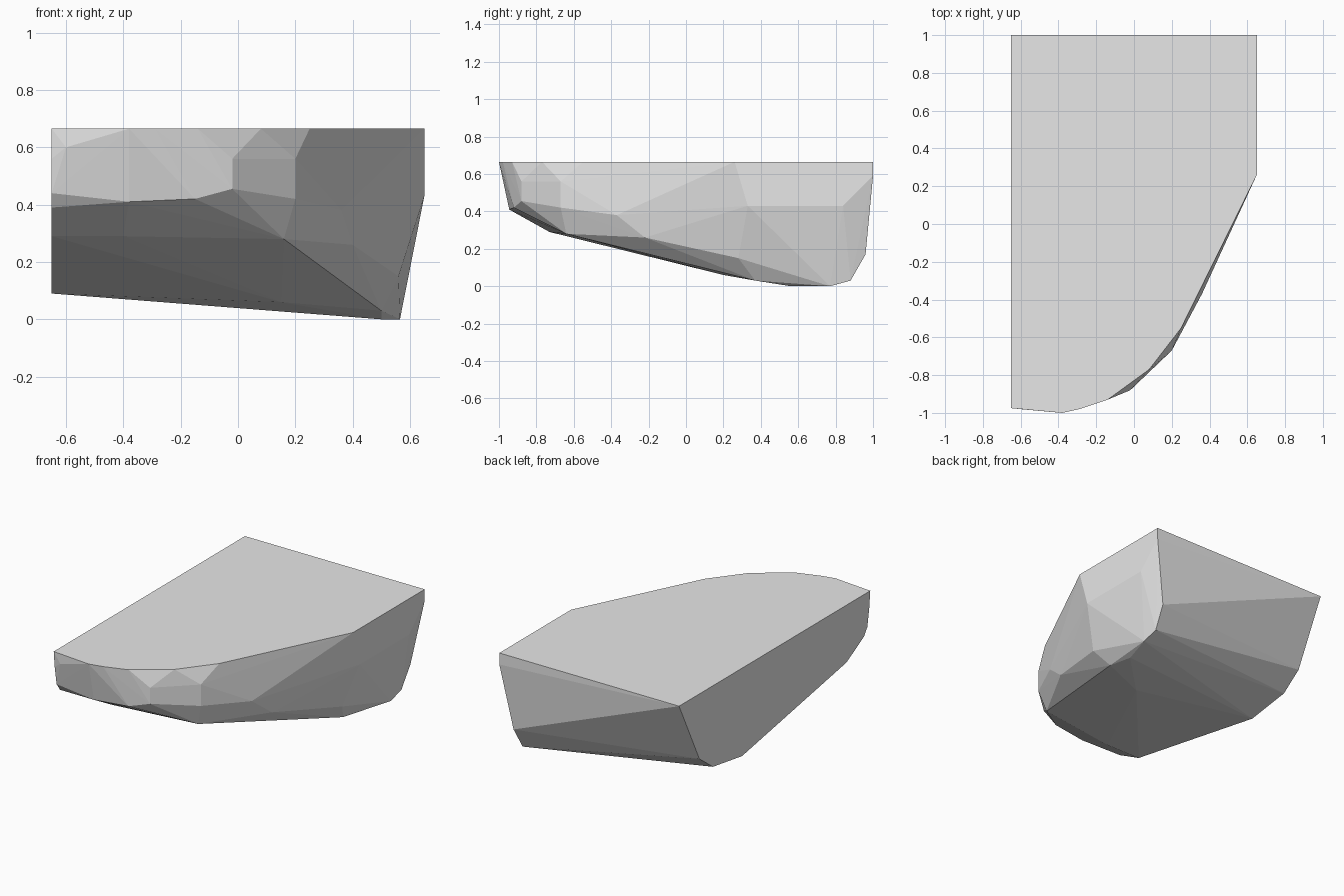
import bpy
import bmesh

# Remove the default cube
default_cube = bpy.data.objects.get("Cube")
if default_cube:
    bpy.data.objects.remove(default_cube, do_unlink=True)

TOP = 0.665     # height of the flat cut top
SIDE = -0.65    # position of the flat cut side


def make_material(name, value):
    material = bpy.data.materials.new(name)
    material.use_nodes = True
    colour = (value, value, value, 1)
    material.diffuse_color = colour
    material.node_tree.nodes["Principled BSDF"].inputs["Base Color"].default_value = colour
    return material


def faceted_solid(name, corners, material):
    """Wrap a tight faceted skin around the given corner points."""
    bm = bmesh.new()
    for corner in corners:
        bm.verts.new(corner)
    result = bmesh.ops.convex_hull(bm, input=bm.verts[:])
    loose = [v for v in bm.verts if not v.link_faces]
    bmesh.ops.delete(bm, geom=loose, context='VERTS')
    bmesh.ops.recalc_face_normals(bm, faces=bm.faces[:])
    mesh = bpy.data.meshes.new(name)
    bm.to_mesh(mesh)
    bm.free()
    mesh.materials.append(material)
    solid = bpy.data.objects.new(name, mesh)
    bpy.context.collection.objects.link(solid)
    return solid


# Flat top outline (x, y)
top_rim = [(-.65, 1), (.65, 1), (.65, .26), (.25, -.55), (.08, -.77),
           (-.14, -.93), (-.29, -.98), (-.38, -1), (-.65, -.975)]

# Flat cut side outline (y, z)
cut_side = [(-.965, .56), (-.945, .44), (-.91, .39), (-.73, .29),
            (.35, .09), (.65, .135), (.79, .24)]

# Rounded nose facets
nose = [(-.6, -.98, .6), (-.57, -.945, .44), (-.38, -.945, .41),
        (-.15, -.92, .42), (-.02, -.88, .56), (-.02, -.88, .455),
        (.2, -.67, .56), (.2, -.67, .42), (.16, -.64, .28), (-.4, -.73, .29)]

# Sloping flank facets
flank = [(.36, -.37, .38), (.4, -.22, .26), (.56, .28, .15),
         (.65, .33, .43), (.65, .84, .43), (.65, 1, .59)]

# Underside ridge and tail
keel = [(.15, .2, .06), (.5, .37, .03), (.5, .56, 0), (.565, .77, 0),
        (.565, .88, .03), (.575, .96, .17)]

corners = [(x, y, TOP) for x, y in top_rim]
corners += [(SIDE, y, z) for y, z in cut_side]
corners += nose + flank + keel

stone_grey = make_material("stone grey", .8)
faceted_solid("rock_chunk", corners, stone_grey)
